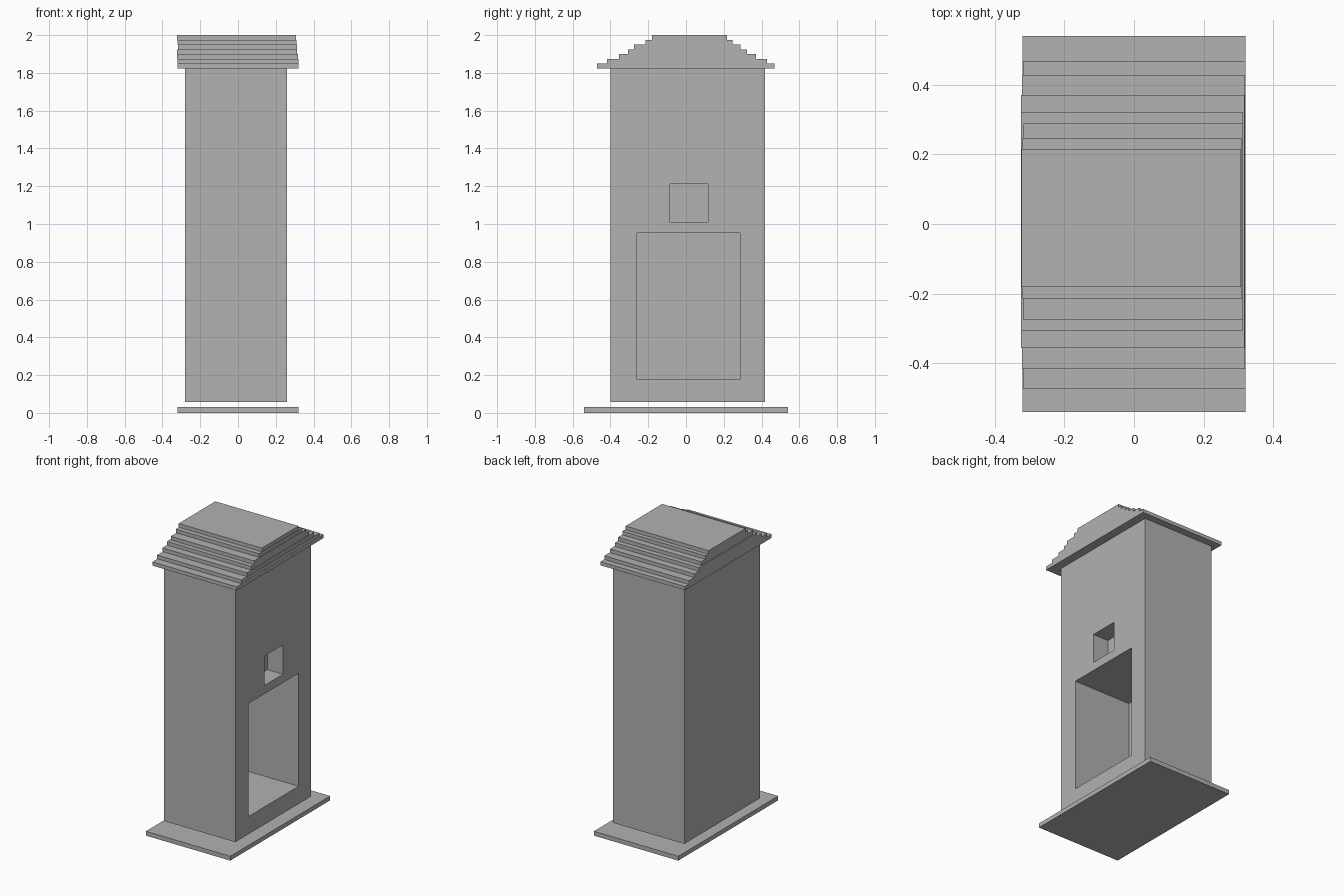
import bpy

default_cube = bpy.data.objects.get("Cube")
if default_cube:
    bpy.data.objects.remove(default_cube, do_unlink=True)

# Single stone grey colour
stone = bpy.data.materials.new("stone_grey")
stone.use_nodes = True
grey = (0.445, 0.445, 0.445, 1)
stone.diffuse_color = grey
stone.node_tree.nodes["Principled BSDF"].inputs["Base Color"].default_value = grey


def box(name, x, y, z):
    """Box spanning the (low, high) pairs on each axis."""
    spans = (x, y, z)
    bpy.ops.mesh.primitive_cube_add(size=1, location=[(a + b) / 2 for a, b in spans])
    obj = bpy.context.object
    obj.name = name
    obj.scale = [b - a for a, b in spans]
    bpy.ops.object.transform_apply(location=False, rotation=False, scale=True)
    obj.data.materials.append(stone)
    return obj


def recess(target, name, depth, y, z):
    """Cut a niche into the right-hand (+x) side of the tower."""
    cutter = box(name, (FACE_X - depth, FACE_X + 0.1), y, z)
    cutter.hide_render = True
    mod = target.modifiers.new(name, 'BOOLEAN')
    mod.operation = 'DIFFERENCE'
    mod.solver = 'EXACT'
    mod.object = cutter
    bpy.ops.object.select_all(action='DESELECT')
    bpy.context.view_layer.objects.active = target
    target.select_set(True)
    bpy.ops.object.modifier_apply(modifier=mod.name)
    bpy.data.objects.remove(cutter, do_unlink=True)


# Base slab, with the tower floating just above it
box("base_slab", (-0.32, 0.32), (-0.54, 0.54), (0, 0.03))

FACE_X = 0.26
tower = box("tower", (-0.28, FACE_X), (-0.40, 0.418), (0.057, 1.824))
recess(tower, "doorway_cutter", 0.435, (-0.259, 0.285), (0.178, 0.952))
recess(tower, "window_cutter", 0.118, (-0.084, 0.116), (1.01, 1.211))

# Stepped roof: x span and y span of each slab, bottom to top
slabs = [
    ((-0.319, 0.32), (-0.472, 0.468)),
    ((-0.321, 0.319), (-0.417, 0.428)),
    ((-0.324, 0.317), (-0.356, 0.37)),
    ((-0.324, 0.313), (-0.306, 0.322)),
    ((-0.317, 0.313), (-0.275, 0.288)),
    ((-0.32, 0.31), (-0.214, 0.245)),
    ((-0.323, 0.307), (-0.181, 0.216)),
]
bottom = 1.824
step = (2 - bottom) / len(slabs)
for i, (x, y) in enumerate(slabs):
    box(f"roof_slab_{i + 1}", x, y, (bottom + i * step, bottom + (i + 1) * step))
